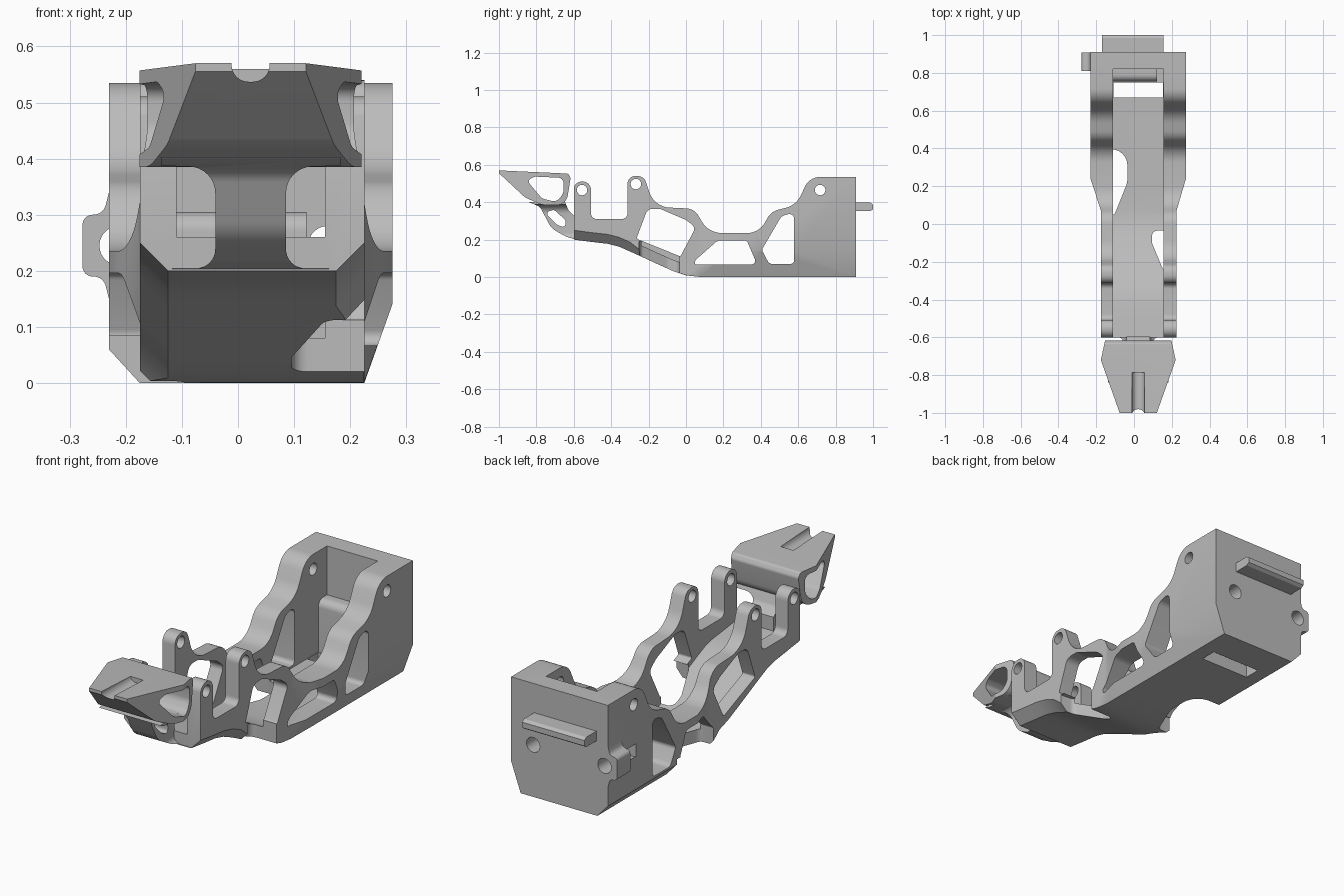
import bpy, bmesh, math
from mathutils import Vector

if "Cube" in bpy.data.objects:
    bpy.data.objects.remove(bpy.data.objects["Cube"])

grey = bpy.data.materials.new("plain grey")
grey.use_nodes = True
grey.diffuse_color = (0.5, 0.5, 0.5, 1)
grey.node_tree.nodes["Principled BSDF"].inputs["Base Color"].default_value = (0.5, 0.5, 0.5, 1)

CX = 0.0225  # middle plane of the frame


def rounded(points, steps=8):
    """Outline from (a, b, optional corner radius) points."""
    out, n = [], len(points)
    for i, p in enumerate(points):
        c = Vector(p[:2])
        if len(p) < 3:
            out.append(c)
            continue
        u, v = Vector(points[i - 1][:2]) - c, Vector(points[(i + 1) % n][:2]) - c
        half = u.angle(v) / 2
        t = min(p[2] / math.tan(half), 0.48 * u.length, 0.48 * v.length)
        a, b = c + u.normalized() * t, c + v.normalized() * t
        mid = c + (u.normalized() + v.normalized()).normalized() * t / math.cos(half)
        ra, rb = a - mid, b - mid
        sweep = ra.angle_signed(rb)
        for k in range(steps + 1):
            w = -sweep * k / steps
            out.append(mid + Vector((ra.x * math.cos(w) - ra.y * math.sin(w),
                                     ra.x * math.sin(w) + ra.y * math.cos(w))))
    return out


def loft(name, rings):
    bm = bmesh.new()
    loops = [[bm.verts.new(p) for p in ring] for ring in rings]
    n = len(loops[0])
    bm.faces.new(loops[0])
    bm.faces.new(loops[-1])
    for a, b in zip(loops, loops[1:]):
        for i in range(n):
            bm.faces.new((a[i], a[(i + 1) % n], b[(i + 1) % n], b[i]))
    bmesh.ops.recalc_face_normals(bm, faces=bm.faces)
    mesh = bpy.data.meshes.new(name)
    bm.to_mesh(mesh)
    bm.free()
    mesh.materials.append(grey)
    ob = bpy.data.objects.new(name, mesh)
    bpy.context.collection.objects.link(ob)
    return ob


def prism(name, points, axis, lo, hi):
    place = {"X": lambda p, d: (d, p[0], p[1]),
             "Y": lambda p, d: (p[0], d, p[1]),
             "Z": lambda p, d: (p[0], p[1], d)}[axis]
    outline = rounded(points)
    return loft(name, [[place(p, d) for p in outline] for d in (lo, hi)])


def disc(name, a, b, r, axis, lo, hi):
    pts = [(a + r * math.cos(k * math.tau / 28), b + r * math.sin(k * math.tau / 28)) for k in range(28)]
    return prism(name, pts, axis, lo, hi)


def combine(ob, other, operation="DIFFERENCE"):
    mod = ob.modifiers.new("cut", "BOOLEAN")
    mod.operation, mod.solver, mod.object = operation, "EXACT", other
    mesh = bpy.data.meshes.new_from_object(ob.evaluated_get(bpy.context.evaluated_depsgraph_get()))
    ob.modifiers.clear()
    ob.data = mesh
    bpy.data.objects.remove(other)


def finish(ob):
    bpy.ops.object.select_all(action="DESELECT")
    ob.select_set(True)
    bpy.context.view_layer.objects.active = ob
    bpy.ops.object.shade_smooth_by_angle(angle=math.radians(28))


# Frame: outer hull along y as (y, bottom, left x, right x, chamfers dx/dz per side)
stations = [(-0.6, 0.2), (-0.5, 0.187), (-0.42, 0.178), (-0.36, 0.163), (-0.3, 0.137),
            (-0.15, 0.068), (-0.065, 0.03), (0.0, 0.009), (0.07, 0.001), (0.24, 0), (0.91, 0)]
rings, floor = [], []
for y, b in stations:
    if y < 0.07:
        xl, xr, lx, lz = -0.175, 0.225, 0.05, 0.05
        rx, rz = (0.05, 0.05) if y < -0.2 else (0.001, 0.001)
    elif y < 0.2:
        xl, xr, lx, lz, rx, rz = -0.175, 0.225, 0.001, 0.001, 0.001, 0.001
    else:
        xl, xr, lx, lz, rx, rz = -0.23, 0.275, 0.055, 0.06, 0.05, 0.14
    rings.append([(xl, y, 0.7), (xl, y, b + lz), (xl + lx, y, b),
                  (xr - rx, y, b), (xr, y, b + rz), (xr, y, 0.7)])
    floor.append((min(y, 0.82), b + 0.06))
frame = loft("frame", rings)

# Side outline with the ears, the dip and the tall rear
side = [(-0.7, -0.1), (-0.7, 0.3), (-0.601, 0.31), (-0.601, 0.511, 0.046), (-0.508, 0.511, 0.046),
        (-0.508, 0.31, 0.03), (-0.313, 0.31, 0.03), (-0.313, 0.54, 0.048), (-0.225, 0.54, 0.046),
        (-0.17, 0.375, 0.12), (0.045, 0.365, 0.08), (0.12, 0.235, 0.16), (0.39, 0.235, 0.16),
        (0.455, 0.35, 0.09), (0.59, 0.385, 0.12), (0.66, 0.535, 0.09), (1, 0.535), (1, -0.1)]
combine(frame, prism("side_outline", side, "X", -0.5, 0.5), "INTERSECT")

# Inner channel
channel = [(-0.7, 0.8), (-0.7, floor[0][1])] + floor + [(0.82, 0.8)]
combine(frame, prism("channel", channel, "X", -0.11, 0.155))

# Side lug at the rear
lug = [(-0.23, 0.34), (-0.24, 0.3, 0.03), (-0.277, 0.3, 0.05), (-0.277, 0.19, 0.05),
       (-0.24, 0.19, 0.03), (-0.23, 0.15), (-0.15, 0.15), (-0.15, 0.34)]
combine(frame, prism("lug", lug, "Y", 0.81, 0.909), "UNION")

# Windows through both walls
windows = [
    [(-0.265, 0.205, 0.01), (-0.205, 0.365, 0.04), (-0.14, 0.365, 0.04), (0.0, 0.305, 0.05),
     (0.052, 0.265, 0.03), (-0.03, 0.11, 0.01)],
    [(0.045, 0.067, 0.025), (0.05, 0.09, 0.02), (0.17, 0.196, 0.05), (0.325, 0.196, 0.02),
     (0.38, 0.067, 0.02)],
    [(0.405, 0.145, 0.02), (0.51, 0.325, 0.04), (0.578, 0.345, 0.025), (0.578, 0.07, 0.02),
     (0.445, 0.07, 0.03)]]
for w in windows:
    combine(frame, prism("window", w, "X", -0.5, 0.5))

# Openings through the floor and its corners
combine(frame, prism("corner_opening_a", [(0.4, -0.035), (0.095, -0.035, 0.03), (0.095, -0.1, 0.04),
                                         (0.155, -0.245, 0.03), (0.4, -0.265)], "Z", -0.1, 0.19))
combine(frame, prism("corner_opening_b", [(-0.4, 0.045), (-0.105, 0.045, 0.03), (-0.035, 0.22, 0.1),
                                         (-0.035, 0.395, 0.09), (-0.4, 0.395)], "Z", -0.1, 0.085))
combine(frame, prism("floor_slot", [(-0.108, 0.67), (0.153, 0.67), (0.153, 0.75), (-0.108, 0.75)],
                     "Z", -0.1, 0.15))

# Pin holes and rear bolt holes
for y, z in ((-0.556, 0.465), (-0.268, 0.497), (0.717, 0.465)):
    combine(frame, disc("pin_hole", y, z, 0.028, "X", -0.5, 0.5))
for x in (-0.212, 0.16):
    combine(frame, disc("bolt_hole", x, 0.245, 0.035, "Y", 0.7, 1.0))
finish(frame)

# Rounded ledge inside the rear wall
finish(prism("inner_ledge", [(0.755, 0.04), (0.83, 0.04), (0.83, 0.305), (0.755, 0.305, 0.035)],
             "X", -0.112, 0.122))

# Rear bar with a bevelled end
bar = prism("rear_bar", [(0.9, 0.352), (0.985, 0.352), (1.0, 0.362), (1.0, 0.388),
                         (0.985, 0.398), (0.9, 0.398)], "X", -0.17, 0.155)
finish(bar)

# Front head: wedge with side window and top groove
head = prism("head", [(-1.0, 0.57), (-0.63, 0.553, 0.015), (-0.617, 0.53, 0.02), (-0.64, 0.385, 0.06),
                      (-0.77, 0.385, 0.12), (-0.86, 0.425, 0.1), (-1.0, 0.555)], "X", -0.5, 0.5)
plan = [(0.095, -1.01), (0.198, -0.72), (0.172, -0.6)]
plan = [(CX + x, y) for x, y in plan] + [(CX - x, y) for x, y in reversed(plan)]
combine(head, prism("head_plan", plan, "Z", 0.2, 0.7), "INTERSECT")
combine(head, prism("head_window", [(-0.85, 0.515, 0.02), (-0.81, 0.537, 0.03), (-0.655, 0.53, 0.03),
                                    (-0.655, 0.45, 0.05), (-0.69, 0.4, 0.05), (-0.77, 0.42, 0.04)],
                    "X", -0.5, 0.5))
combine(head, prism("groove", [(CX - 0.034, 0.6), (CX - 0.034, 0.537, 0.032),
                               (CX + 0.034, 0.537, 0.032), (CX + 0.034, 0.6)], "Y", -1.1, -0.785))
finish(head)

# Neck joining the head to the frame floor
neck = prism("neck", [(-0.84, 0.4), (-0.78, 0.375, 0.05), (-0.72, 0.26, 0.1), (-0.64, 0.215, 0.05),
                      (-0.595, 0.202), (-0.595, 0.325), (-0.63, 0.36, 0.03), (-0.65, 0.41)],
             "X", -0.4, 0.4)
half = [(0.14, 0.19), (0.14, 0.204), (0.063, 0.204, 0.035), (0.063, 0.385, 0.07),
        (0.16, 0.387), (0.16, 0.45)]
front = [(CX + p[0], *p[1:]) for p in half] + [(CX - p[0], *p[1:]) for p in reversed(half)]
combine(neck, prism("neck_front", front, "Y", -1.0, -0.5), "INTERSECT")
combine(neck, prism("neck_window", [(-0.755, 0.345, 0.02), (-0.705, 0.36, 0.02), (-0.645, 0.305, 0.02),
                                    (-0.645, 0.262, 0.015), (-0.69, 0.28, 0.03)], "X", -0.4, 0.4))
finish(neck)
